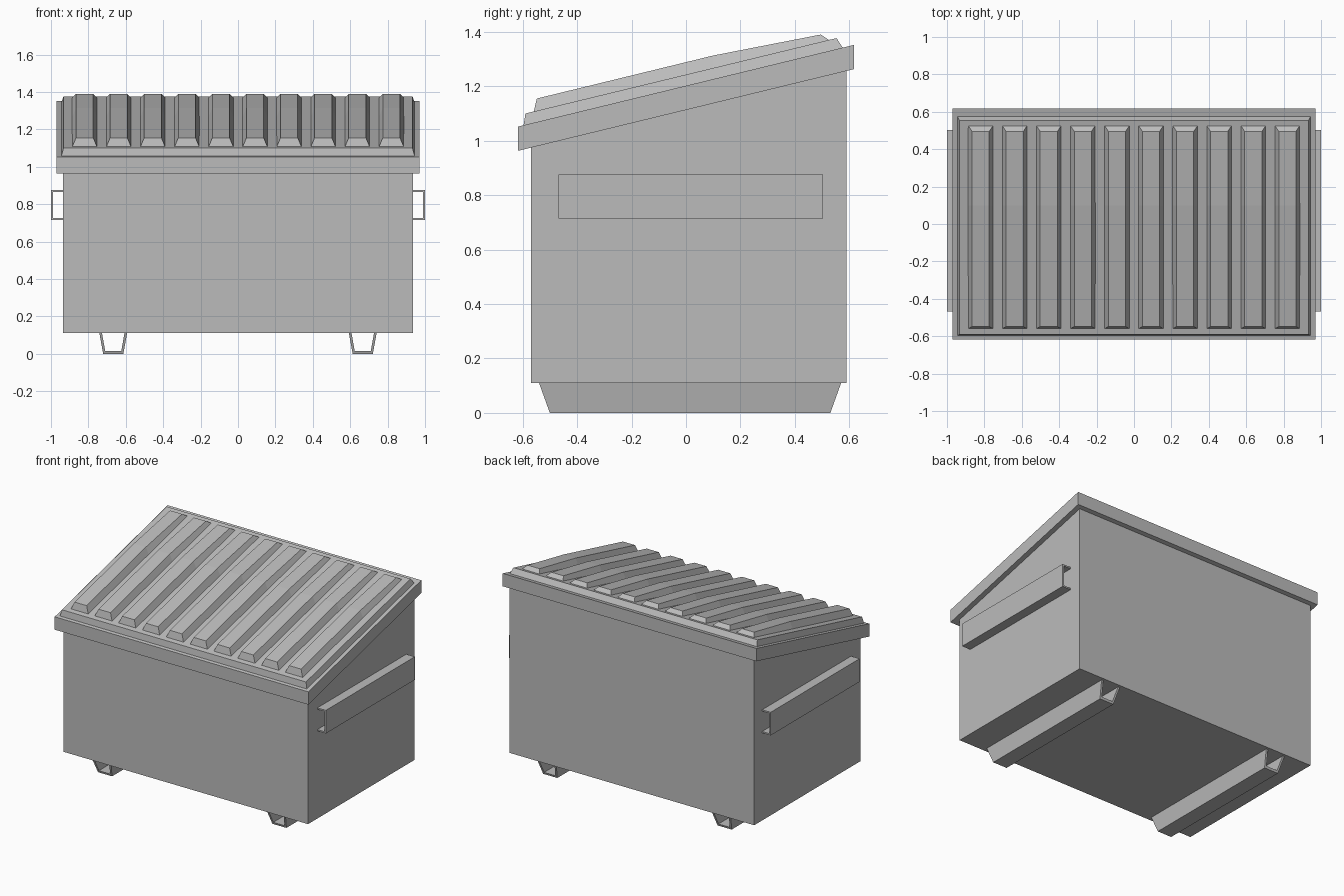
import bpy
import bmesh

cube = bpy.data.objects.get("Cube")
if cube:
    bpy.data.objects.remove(cube, do_unlink=True)

# Single painted-metal colour
GREY = (0.5, 0.5, 0.5, 1.0)
metal = bpy.data.materials.new("grey metal")
metal.use_nodes = True
metal.diffuse_color = GREY
metal.node_tree.nodes["Principled BSDF"].inputs["Base Color"].default_value = GREY


def finish(name, bm):
    bmesh.ops.recalc_face_normals(bm, faces=bm.faces)
    mesh = bpy.data.meshes.new(name)
    bm.to_mesh(mesh)
    bm.free()
    mesh.materials.append(metal)
    obj = bpy.data.objects.new(name, mesh)
    bpy.context.scene.collection.objects.link(obj)
    return obj


def loft(name, rings):
    """Closed solid through matching rings of points, capped at both ends."""
    bm = bmesh.new()
    loops = [[bm.verts.new(p) for p in ring] for ring in rings]
    count = len(loops[0])
    for a, b in zip(loops, loops[1:]):
        for i in range(count):
            j = (i + 1) % count
            bm.faces.new((a[i], a[j], b[j], b[i]))
    bm.faces.new(loops[0])
    bm.faces.new(loops[-1])
    return finish(name, bm)


def side_profile(name, half_width, profile):
    """Extrude a (y, z) outline across the width."""
    return loft(name, [[(x, y, z) for y, z in profile] for x in (-half_width, half_width)])


def sloped_ring(half_width, front, back):
    """Rectangle whose front and back edges are given as (y, z)."""
    return [(-half_width, *front), (half_width, *front),
            (half_width, *back), (-half_width, *back)]


# Bin body, its top cut to the slope of the rim
side_profile("bin_body", 0.935, [(-0.57, 0.11), (0.59, 0.11), (0.59, 1.27), (-0.57, 0.985)])

# Overhanging rim
side_profile("rim", 0.97, [(-0.617, 0.963), (0.617, 1.263), (0.617, 1.352), (-0.617, 1.052)])

# Lid panel with bevelled edges
loft("lid", [sloped_ring(0.945, (-0.597, 1.055), (0.577, 1.34)),
             sloped_ring(0.933, (-0.59, 1.10), (0.553, 1.377))])

# Raised ribs, slightly bent past the middle: (base y, base z, top y, top z)
RIB_STATIONS = [(-0.56, 1.105, -0.548, 1.155),
                (0.10, 1.266, 0.10, 1.313),
                (0.527, 1.369, 0.495, 1.39)]
RIB_COUNT = 10
for i in range(RIB_COUNT):
    cx = -0.82 + 1.64 * i / (RIB_COUNT - 1)
    loft(f"lid_rib_{i + 1}", [[(cx - 0.067, by, bz), (cx + 0.067, by, bz),
                               (cx + 0.046, ty, tz), (cx - 0.046, ty, tz)]
                              for by, bz, ty, tz in RIB_STATIONS])

for side, s in (("left", 1), ("right", -1)):
    # Fork sleeve: open-ended channel against the side wall
    sleeve = [(0.935, 0.875), (1.0, 0.875), (1.0, 0.715), (0.935, 0.715),
              (0.935, 0.725), (0.99, 0.725), (0.99, 0.865), (0.935, 0.865)]
    loft(f"{side}_fork_sleeve", [[(s * x, y, z) for x, z in sleeve] for y in (-0.468, 0.503)])

    # Skid: flared channel with ends slanting inward towards the ground
    skid = [(-0.074, 0.11), (-0.054, 0), (0.054, 0), (0.074, 0.11),
            (0.06, 0.11), (0.043, 0.015), (-0.043, 0.015), (-0.06, 0.11)]
    loft(f"{side}_skid", [[(s * 0.667 + x, y + slant * (0.11 - z), z) for x, z in skid]
                          for y, slant in ((-0.54, 0.36), (0.57, -0.36))])
